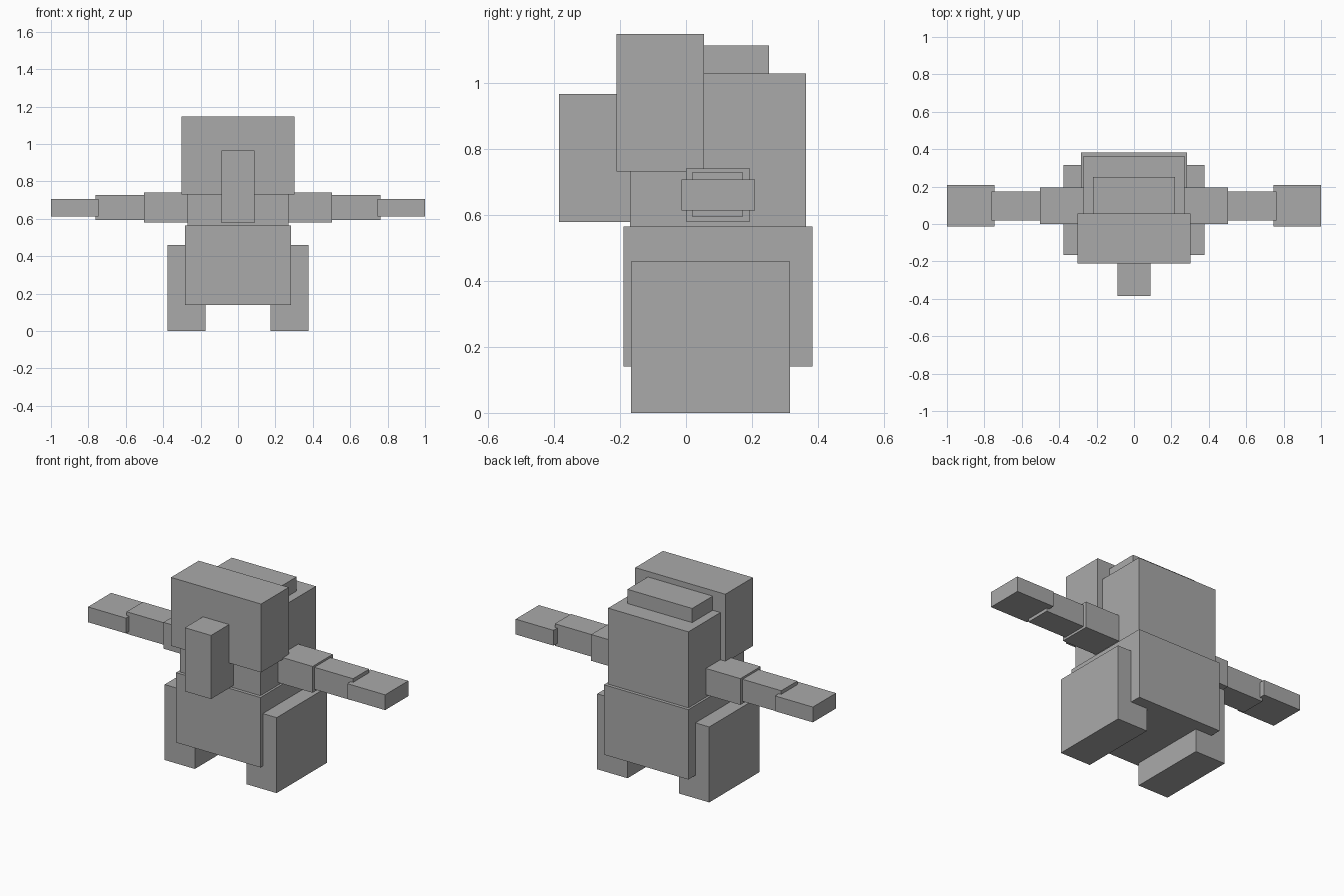
import bpy

cube = bpy.data.objects.get("Cube")
if cube:
    bpy.data.objects.remove(cube, do_unlink=True)

# Single grey material
GREY = (0.4, 0.4, 0.4, 1.0)
grey = bpy.data.materials.new("plain grey")
grey.diffuse_color = GREY
grey.use_nodes = True
bsdf = next(n for n in grey.node_tree.nodes if n.type == 'BSDF_PRINCIPLED')
bsdf.inputs["Base Color"].default_value = GREY


def box(name, x, y, z):
    """Box from (min, max) ranges along each axis."""
    bpy.ops.mesh.primitive_cube_add(size=1)
    ob = bpy.context.object
    ob.name = ob.data.name = name
    ranges = (x, y, z)
    for v in ob.data.vertices:
        v.co = [r[0] if c < 0 else r[1] for c, r in zip(v.co, ranges)]
    # Put the origin at the middle of the part
    mid = [(r[0] + r[1]) / 2 for r in ranges]
    for v in ob.data.vertices:
        v.co = [c - m for c, m in zip(v.co, mid)]
    ob.location = mid
    ob.data.materials.append(grey)
    return ob


def centred(name, half_width, y, z):
    return box(name, (-half_width, half_width), y, z)


def pair(name, x, y, z):
    """Matching parts on the left (+x) and right (-x)."""
    box("left_" + name, x, y, z)
    box("right_" + name, (-x[1], -x[0]), y, z)


# Body and head
centred("belly", 0.284, (-0.19, 0.383), (0.14, 0.565))
centred("chest", 0.27, (-0.17, 0.363), (0.56, 1.027))
centred("shoulder_hump", 0.218, (0.0, 0.252), (0.95, 1.113))
centred("head", 0.303, (-0.211, 0.055), (0.731, 1.147))
centred("trunk", 0.088, (-0.385, -0.12), (0.578, 0.965))

# Legs and arms
pair("leg", (0.173, 0.377), (-0.167, 0.315), (0.0, 0.459))
pair("upper_arm", (0.25, 0.502), (0.0, 0.194), (0.58, 0.74))
pair("forearm", (0.48, 0.762), (0.018, 0.173), (0.594, 0.728))
pair("hand", (0.745, 1.0), (-0.014, 0.209), (0.613, 0.706))
